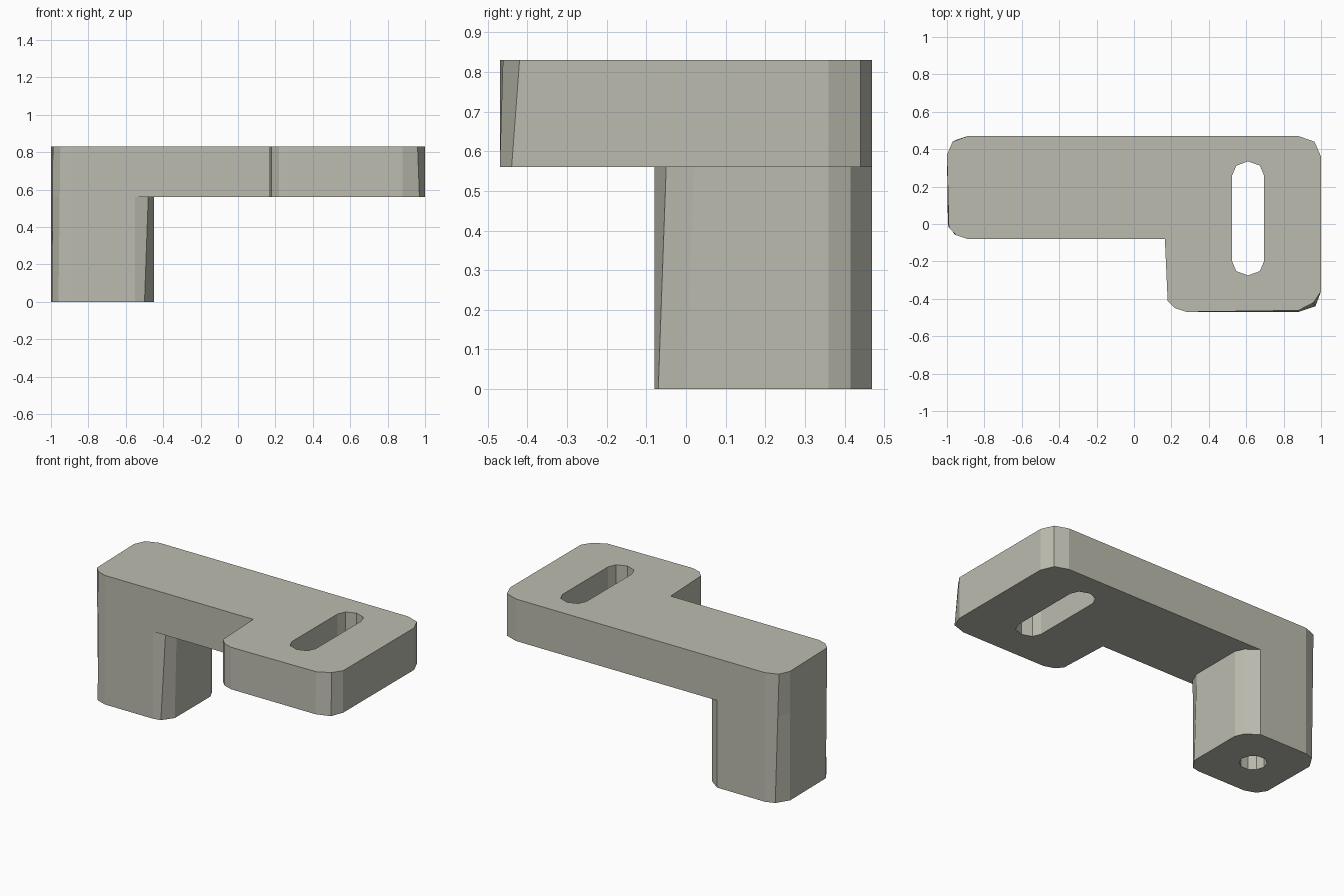
import bpy, bmesh, math

if "Cube" in bpy.data.objects:
    bpy.data.objects.remove(bpy.data.objects["Cube"])

MID, TOP = 0.56, 0.83

mat = bpy.data.materials.new("warm grey")
mat.diffuse_color = (0.50, 0.50, 0.43, 1)
mat.use_nodes = True
mat.node_tree.nodes["Principled BSDF"].inputs["Base Color"].default_value = mat.diffuse_color


def loft(name, lower, upper, z0, z1):
    """Solid between two matching outlines (anticlockwise from above)."""
    bm = bmesh.new()
    a = [bm.verts.new((x, y, z0)) for x, y in lower]
    b = [bm.verts.new((x, y, z1)) for x, y in upper]
    bm.faces.new(a[::-1])
    bm.faces.new(b)
    n = len(a)
    for i in range(n):
        j = (i + 1) % n
        bm.faces.new((a[i], a[j], b[j], b[i]))
    bmesh.ops.recalc_face_normals(bm, faces=bm.faces)
    me = bpy.data.meshes.new(name)
    bm.to_mesh(me)
    bm.free()
    ob = bpy.data.objects.new(name, me)
    bpy.context.collection.objects.link(ob)
    me.materials.append(mat)
    return ob


def cut(target, cutter):
    m = target.modifiers.new("hole", "BOOLEAN")
    m.operation, m.solver, m.object = "DIFFERENCE", "EXACT", cutter
    bpy.context.view_layer.objects.active = target
    bpy.ops.object.modifier_apply(modifier=m.name)
    bpy.data.objects.remove(cutter)


# Outer left end, shared by the leg and the plate
left_low = [(-0.89, 0.47), (-0.95, 0.45), (-1, 0.37),
            (-0.995, 0.0), (-0.96, -0.055), (-0.89, -0.08)]
left_top = [(-0.89, 0.47), (-0.97, 0.44), (-1, 0.37),
            (-0.99, -0.02), (-0.95, -0.06), (-0.89, -0.08)]
left_mid = [(x0 + (x1 - x0) * MID / TOP, y0 + (y1 - y0) * MID / TOP)
            for (x0, y0), (x1, y1) in zip(left_low, left_top)]

# L-shaped top plate
inner = [(0.165, -0.08), (0.18, -0.41), (0.22, -0.45), (0.28, -0.47)]
back = [(1, -0.36), (1, 0.36), (0.965, 0.44), (0.88, 0.47)]
plate = loft("top_plate",
             left_mid + inner + [(0.88, -0.47), (0.97, -0.44)] + back,
             left_top + inner + [(0.88, -0.462), (0.96, -0.42)] + back,
             MID, TOP)

# Support leg
leg_back = [(-0.45, 0.36), (-0.475, 0.415), (-0.55, 0.47)]
leg = loft("support_leg",
           left_low + [(-0.55, -0.08), (-0.50, -0.07), (-0.45, 0.0)] + leg_back,
           left_mid + [(-0.55, -0.08), (-0.48, -0.05), (-0.45, 0.02)] + leg_back,
           0, MID)

# Rounded slot through the plate
half = [(0.525, -0.20), (0.547, -0.252), (0.61, -0.275), (0.673, -0.252), (0.695, -0.20)]
slot = half + [(x, 0.06 - y) if abs(x - 0.61) > 0.01 else (x, 0.335)
               for x, y in reversed(half)]
cut(plate, loft("slot_cutter", slot, slot, MID - 0.1, TOP + 0.1))

# Blind screw hole in the foot of the leg
ring = [(-0.725 + 0.08 * math.cos(math.tau * i / 10),
         0.195 + 0.08 * math.sin(math.tau * i / 10)) for i in range(10)]
cut(leg, loft("screw_hole_cutter", ring, ring, -0.1, 0.4))
